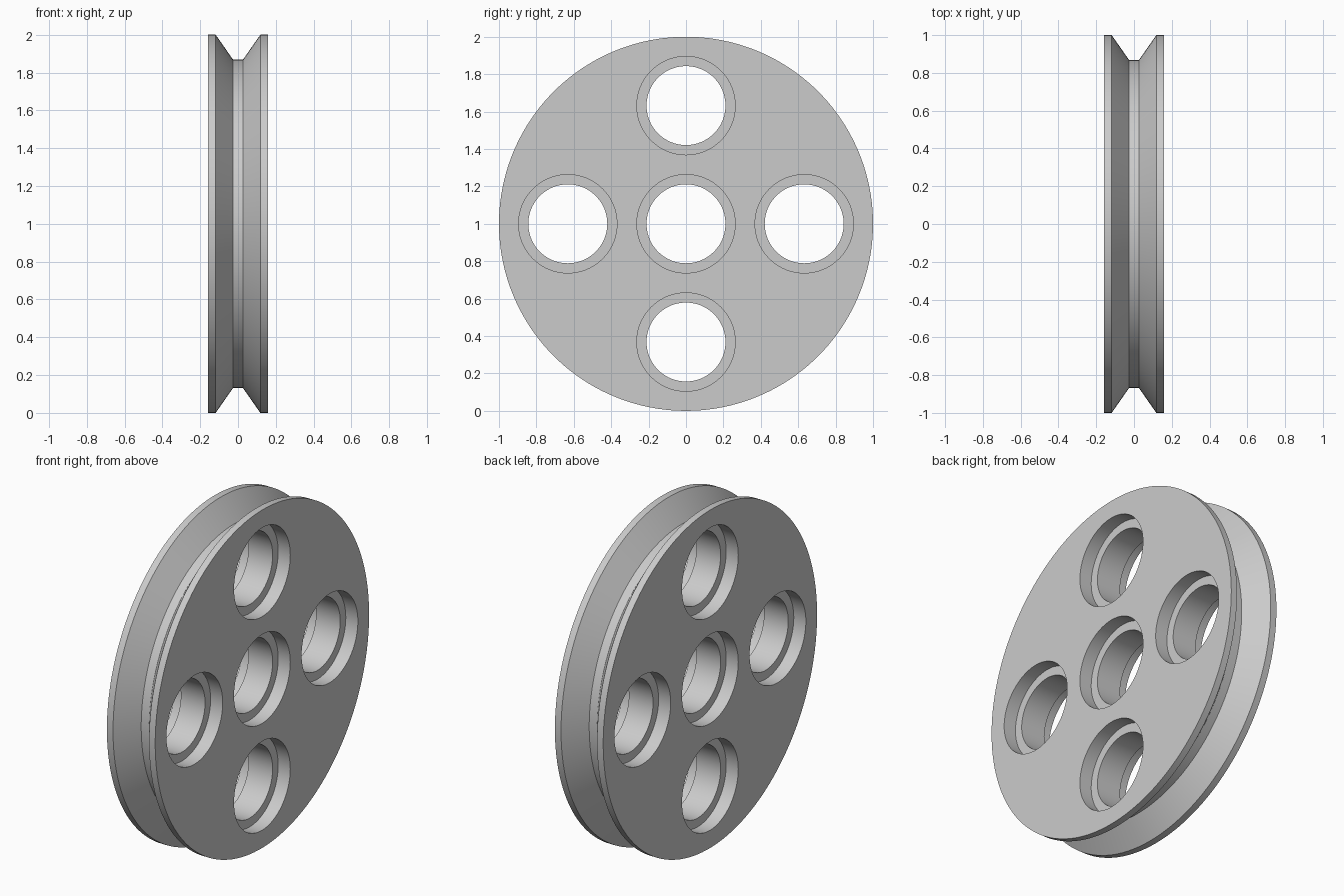
import bpy, bmesh, math
from mathutils import Vector

if "Cube" in bpy.data.objects:
    bpy.data.objects.remove(bpy.data.objects["Cube"])

HALF = 0.158       # half of the wheel thickness
RIM = 1.0          # outer radius
GROOVE = 0.868     # radius at the groove floor
BORE = 0.211       # through-hole radius
SEAT = 0.263       # counterbore radius
SHELF = 0.079      # half-width of the narrow part of each hole
OFFSET = 0.632     # distance of the outer holes from the hub


def lathe(bm, profile, centre, segments):
    """Revolve (x, radius) points around the x axis and cap both ends."""
    rings = []
    for x, r in profile:
        rings.append([bm.verts.new(centre + Vector((x,
                      r * math.cos(2 * math.pi * i / segments),
                      r * math.sin(2 * math.pi * i / segments))))
                      for i in range(segments)])
    for a, b in zip(rings, rings[1:]):
        for i in range(segments):
            j = (i + 1) % segments
            bm.faces.new((a[i], a[j], b[j], b[i]))
    bm.faces.new(rings[0])
    bm.faces.new(rings[-1])


def make_object(name, bm):
    bmesh.ops.recalc_face_normals(bm, faces=bm.faces)
    mesh = bpy.data.meshes.new(name)
    bm.to_mesh(mesh)
    bm.free()
    obj = bpy.data.objects.new(name, mesh)
    bpy.context.collection.objects.link(obj)
    return obj


# Grooved wheel body
grey = bpy.data.materials.new("light_grey")
grey.diffuse_color = (0.6, 0.6, 0.6, 1)
grey.use_nodes = True
grey.node_tree.nodes["Principled BSDF"].inputs["Base Color"].default_value = grey.diffuse_color
bm = bmesh.new()
lathe(bm, [(-HALF, RIM), (-0.118, RIM), (-0.026, GROOVE),
           (0.026, GROOVE), (0.118, RIM), (HALF, RIM)],
      Vector((0, 0, 1)), 160)
wheel = make_object("pulley_wheel", bm)
wheel.data.materials.append(grey)

# Five stepped holes, counterbored from both sides
bm = bmesh.new()
for y, z in ((0, 0), (OFFSET, 0), (-OFFSET, 0), (0, OFFSET), (0, -OFFSET)):
    lathe(bm, [(-0.3, SEAT), (-SHELF, SEAT), (-SHELF, BORE),
               (SHELF, BORE), (SHELF, SEAT), (0.3, SEAT)],
          Vector((0, y, 1 + z)), 80)
cutter = make_object("hole_cutter", bm)
cutter.data.materials.append(grey)
cutter.hide_render = True

cut = wheel.modifiers.new("holes", 'BOOLEAN')
cut.operation = 'DIFFERENCE'
cut.solver = 'EXACT'
cut.object = cutter
bpy.context.view_layer.objects.active = wheel
wheel.select_set(True)
bpy.ops.object.modifier_apply(modifier=cut.name)
bpy.data.objects.remove(cutter)

bpy.ops.object.shade_smooth_by_angle(angle=math.radians(30))
